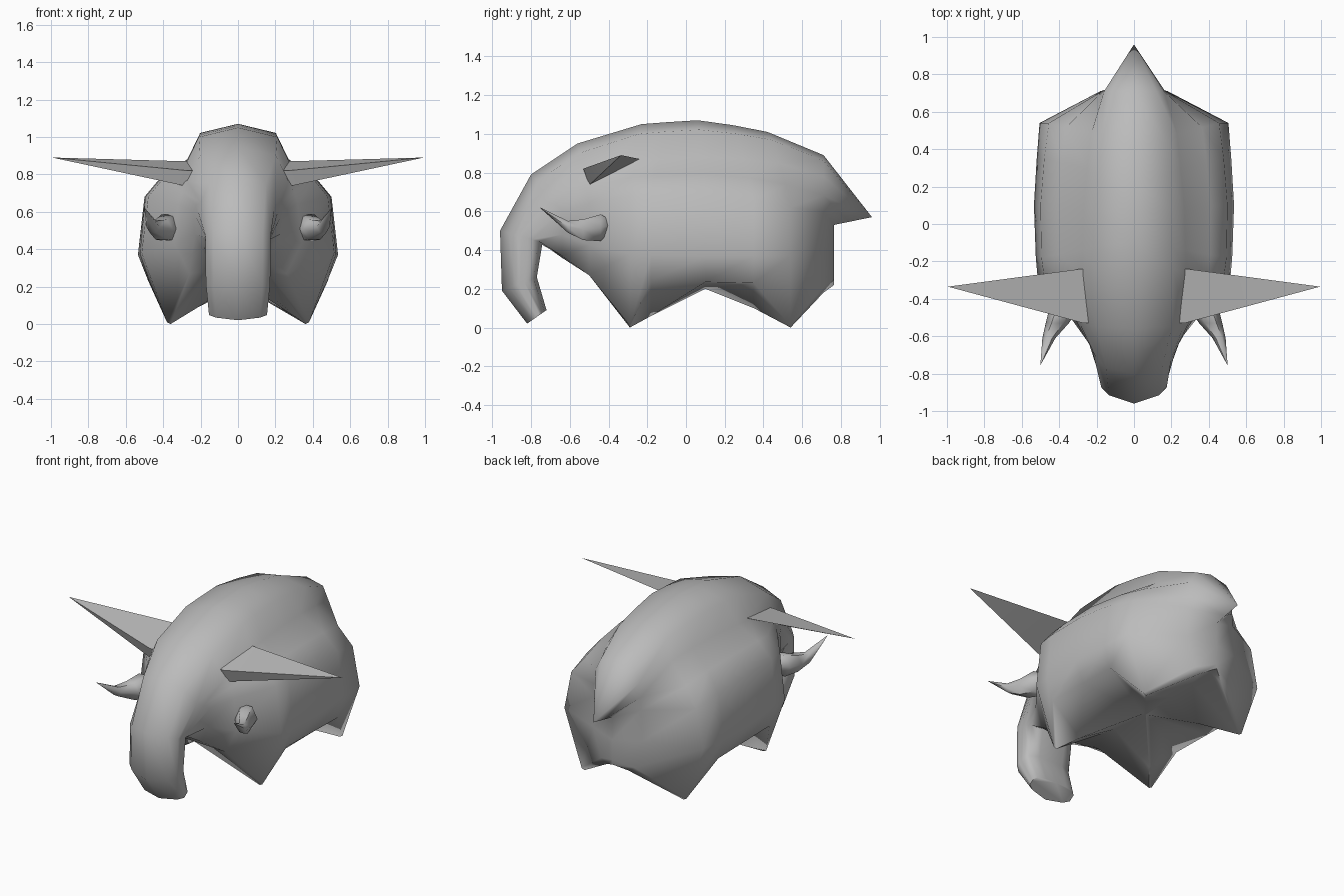
import bpy, bmesh, math
from mathutils import Vector

if "Cube" in bpy.data.objects:
    bpy.data.objects.remove(bpy.data.objects["Cube"], do_unlink=True)

grey = bpy.data.materials.new("stone grey")
grey.use_nodes = True
colour = (0.5, 0.5, 0.5, 1)
grey.diffuse_color = colour
grey.node_tree.nodes["Principled BSDF"].inputs["Base Color"].default_value = colour


def loft(name, rings, angle, cap_start=True):
    """Skin closed rings of equal length and cap the ends."""
    bm = bmesh.new()
    loops = [[bm.verts.new(p) for p in ring] for ring in rings]
    n = len(loops[0])
    for a, b in zip(loops, loops[1:]):
        for i in range(n):
            j = (i + 1) % n
            bm.faces.new((a[i], a[j], b[j], b[i]))
    if cap_start:
        bm.faces.new(loops[0])
    bm.faces.new(loops[-1])
    bmesh.ops.remove_doubles(bm, verts=bm.verts, dist=0.002)
    bmesh.ops.recalc_face_normals(bm, faces=bm.faces)
    mesh = bpy.data.meshes.new(name)
    bm.to_mesh(mesh)
    bm.free()
    mesh.materials.append(grey)
    obj = bpy.data.objects.new(name, mesh)
    bpy.context.collection.objects.link(obj)
    bpy.ops.object.select_all(action="DESELECT")
    obj.select_set(True)
    bpy.context.view_layer.objects.active = obj
    bpy.ops.object.shade_smooth_by_angle(angle=math.radians(angle))


def mirrored(half):
    """Complete a half ring whose first and last points lie on x = 0."""
    return half + [Vector((-p.x, p.y, p.z)) for p in half[-2:0:-1]]


def body_ring(top_y, top_z, width, side_y, belly_z, *side):
    """Humped back on top, then shoulder, flank, lower edge, foot ridge and belly."""
    top = Vector((0, top_y, top_z))
    back = Vector((0, side_y - top_y, 0))
    crown = top + back * 0.2 + Vector((0.75, 0, -0.18)) * width
    hump = top + back * 0.5 * (width > 0) + Vector((1, 0, -0.7)) * width
    shoulder, flank, edge, ridge = [Vector((x, side_y, z)) for x, z in side]
    upper = hump.lerp(shoulder, 0.6) + Vector((0, 0, 0.06 * shoulder.x))
    return mirrored([top, crown if width else top, hump, upper, shoulder, flank,
                     edge, ridge, Vector((0, side_y, belly_z))])


# Body from tail to head: back y, z, half width; side y; belly z; then
# shoulder, flank, lower edge and foot ridge as (x, z)
body = [
    (0.96, 0.57, 0, 0.765, 0.22, (0, 0.53), (0, 0.38), (0, 0.25), (0, 0.22)),
    (0.71, 0.89, 0.16, 0.71, 0.22, (0.17, 0.60), (0.18, 0.40), (0.12, 0.21), (0.08, 0.18)),
    (0.42, 1.01, 0.23, 0.54, 0.22, (0.455, 0.62), (0.505, 0.37), (0.38, 0.01), (0.36, 0)),
    (0.24, 1.045, 0.25, 0.35, 0.21, (0.48, 0.66), (0.52, 0.37), (0.48, 0.23), (0.20, 0.10)),
    (0.06, 1.07, 0.27, 0.10, 0.20, (0.50, 0.68), (0.535, 0.37), (0.48, 0.235), (0.01, 0.20)),
    (-0.10, 1.06, 0.275, -0.18, 0.22, (0.495, 0.68), (0.525, 0.375), (0.48, 0.24), (0.27, 0.06)),
    (-0.23, 1.05, 0.28, -0.29, 0.24, (0.48, 0.68), (0.515, 0.38), (0.38, 0.01), (0.36, 0)),
    (-0.56, 0.95, 0.27, -0.50, 0.29, (0.32, 0.64), (0.34, 0.43), (0.26, 0.27), (0.15, 0.28)),
    (-0.80, 0.79, 0.20, -0.64, 0.36, (0.24, 0.60), (0.23, 0.48), (0.18, 0.37), (0.10, 0.36)),
]
rings = [body_ring(*row) for row in body]

# Trunk: front (y, z), rear (y, z), half width
trunk = [
    ((-0.96, 0.50), (-0.74, 0.44), 0.175),
    ((-0.95, 0.19), (-0.77, 0.26), 0.172),
    ((-0.82, 0.02), (-0.72, 0.09), 0.155),
]
section = [(0, 0), (0.76, 0.2), (1, 0.4), (1, 0.52), (1, 0.64), (1, 0.76),
           (0.88, 0.9), (0.5, 1), (0, 1)]
for front, rear, width in trunk:
    f, r = Vector((0, *front)), Vector((0, *rear))
    rings.append(mirrored([f.lerp(r, d) + Vector((width * w, 0, 0)) for w, d in section]))
loft("body_and_trunk", rings, 80, cap_start=False)

# Paired ears and tusks
tusk_path = [
    (0.36, -0.385, 0.53, 0.025),
    (0.37, -0.44, 0.515, 0.08),
    (0.41, -0.53, 0.505, 0.062),
    (0.455, -0.61, 0.52, 0.035),
    (0.50, -0.755, 0.62, 0.001),
]
for name, s in (("left", 1), ("right", -1)):
    base = [(0.27, -0.53, 0.82), (0.27, -0.50, 0.735), (0.285, -0.24, 0.87)]
    root = [(s * (x - 0.03), y, z) for x, y, z in base]
    outer = [(s * x, y, z) for x, y, z in base]
    tip = [(s * 0.995, -0.335, 0.89)] * 3
    loft(name + "_ear", [root, outer, tip], 30)

    rings = []
    for x, y, z, r in tusk_path:
        angles = [math.tau * k / 6 for k in range(6)]
        rings.append([(s * (x + r * math.cos(a)), y, z + r * math.sin(a)) for a in angles])
    loft(name + "_tusk", rings, 60)
